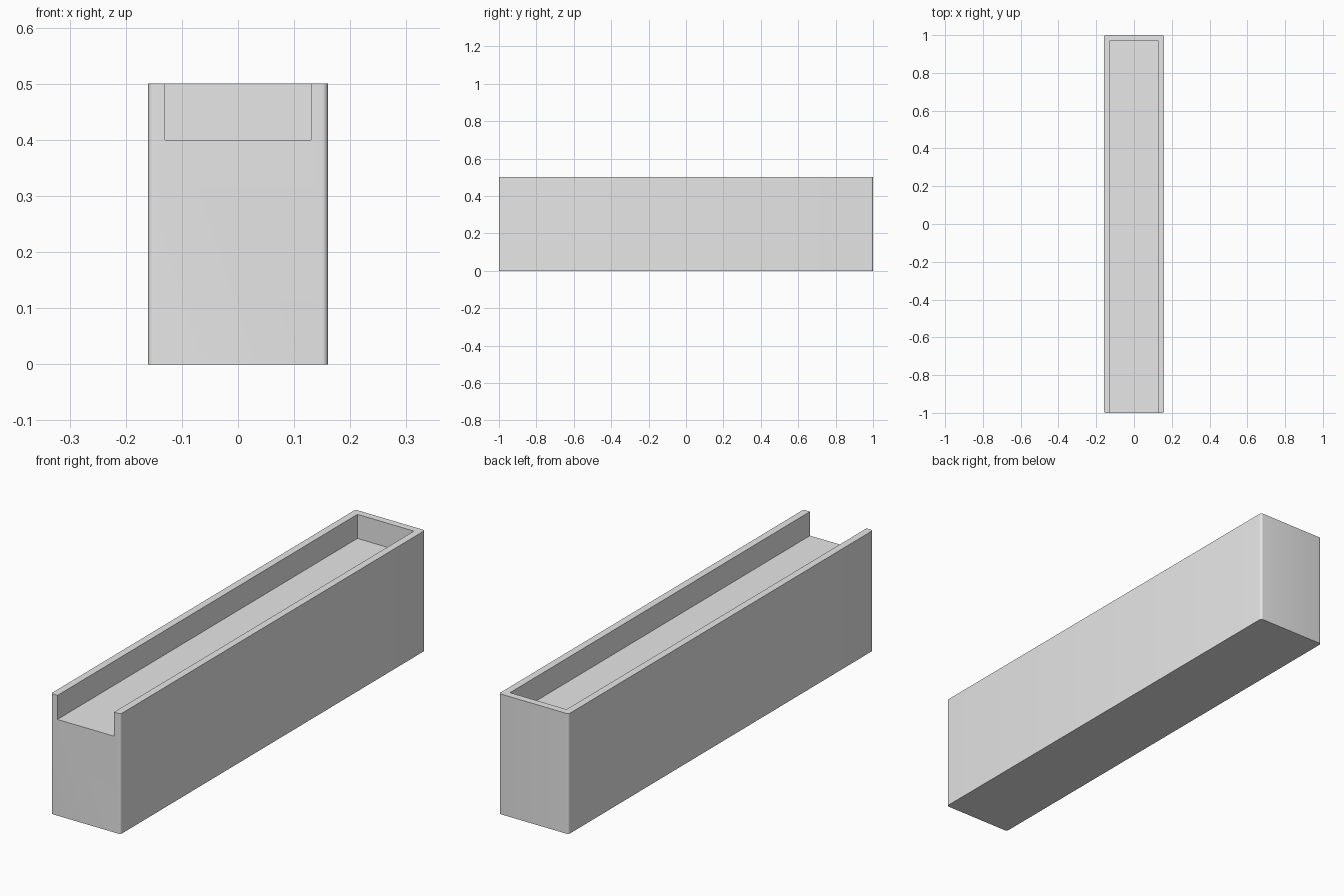
import bpy
import bmesh
from math import radians
from mathutils import Vector

cube = bpy.data.objects.get("Cube")
if cube:
    bpy.data.objects.remove(cube, do_unlink=True)

WIDTH, LENGTH, HEIGHT = 0.32, 2.0, 0.5
WALL, DEPTH, CORNER = 0.03, 0.1, 0.01

grey = bpy.data.materials.new("light_grey")
grey.use_nodes = True
colour = (0.8, 0.8, 0.8, 1)
grey.diffuse_color = colour
grey.node_tree.nodes["Principled BSDF"].inputs["Base Color"].default_value = colour


def make_box(name, low, high, corner=0):
    """Box between two corners, with optionally rounded upright edges."""
    low, high = Vector(low), Vector(high)
    bm = bmesh.new()
    bmesh.ops.create_cube(bm, size=1)
    bmesh.ops.scale(bm, vec=high - low, verts=bm.verts)
    bmesh.ops.translate(bm, vec=(low + high) / 2, verts=bm.verts)
    if corner:
        upright = [e for e in bm.edges
                   if abs(e.verts[0].co.z - e.verts[1].co.z) > 0.01]
        bmesh.ops.bevel(bm, geom=upright, offset=corner, segments=6,
                        profile=0.5, affect='EDGES')
    mesh = bpy.data.meshes.new(name)
    bm.to_mesh(mesh)
    bm.free()
    mesh.materials.append(grey)
    obj = bpy.data.objects.new(name, mesh)
    bpy.context.collection.objects.link(obj)
    return obj


# Solid block with softened upright corners
x, y = WIDTH / 2, LENGTH / 2
block = make_box("channel_block", (-x, -y, 0), (x, y, HEIGHT), CORNER)

# Shallow channel, open at the top and the front, closed at the back
cutter = make_box("channel_cutter", (WALL - x, -y - 0.1, HEIGHT - DEPTH),
                  (x - WALL, y - WALL, HEIGHT + 0.1))
cutter.hide_render = True
cut = block.modifiers.new("channel", 'BOOLEAN')
cut.operation = 'DIFFERENCE'
cut.solver = 'EXACT'
cut.object = cutter

bpy.ops.object.select_all(action='DESELECT')
block.select_set(True)
bpy.context.view_layer.objects.active = block
bpy.ops.object.modifier_apply(modifier=cut.name)
bpy.data.objects.remove(cutter, do_unlink=True)
bpy.ops.object.shade_smooth_by_angle(angle=radians(30))
